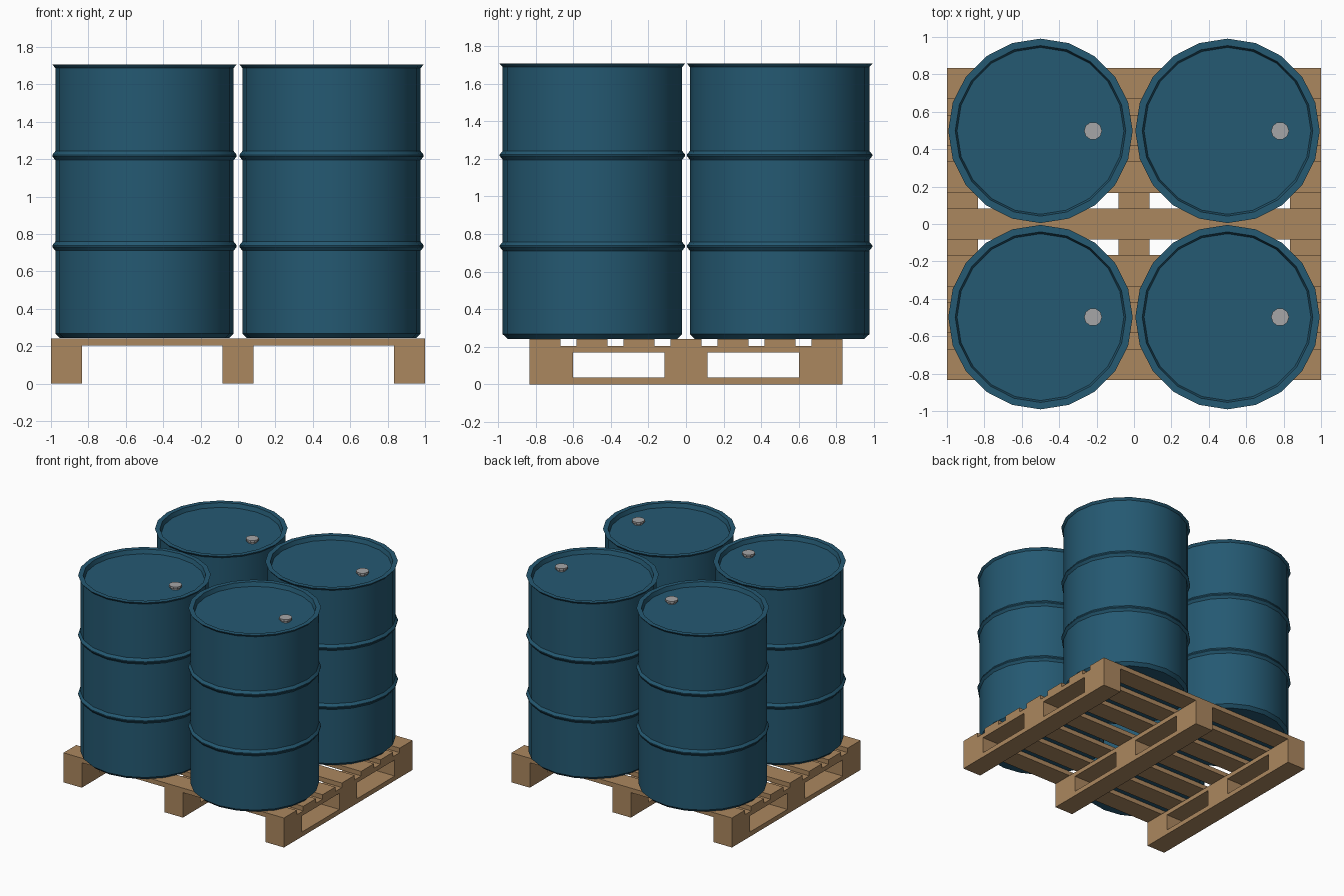
import bpy, bmesh, math

cube = bpy.data.objects.get("Cube")
if cube:
    bpy.data.objects.remove(cube, do_unlink=True)


def material(name, r, g, b):
    m = bpy.data.materials.new(name)
    m.use_nodes = True
    m.diffuse_color = (r, g, b, 1)
    m.node_tree.nodes["Principled BSDF"].inputs["Base Color"].default_value = (r, g, b, 1)
    return m


BLUE = material("drum blue", 0.018, 0.100, 0.168)
WOOD = material("pallet wood", 0.410, 0.243, 0.114)
STEEL = material("cap grey", 0.38, 0.38, 0.39)


def add_object(name, bm, mat):
    bmesh.ops.recalc_face_normals(bm, faces=bm.faces)
    mesh = bpy.data.meshes.new(name)
    bm.to_mesh(mesh)
    bm.free()
    mesh.materials.append(mat)
    obj = bpy.data.objects.new(name, mesh)
    bpy.context.collection.objects.link(obj)
    return obj


def box(name, x, y, z):
    """Box from (low, high) ranges on each axis."""
    bm = bmesh.new()
    bmesh.ops.create_cube(bm, size=1)
    for v in bm.verts:
        v.co = [(a + b) / 2 + c * (b - a) for (a, b), c in zip((x, y, z), v.co)]
    return add_object(name, bm, WOOD)


def lathe(name, profile, sides, mat):
    """Closed solid of revolution from (radius, height) points, bottom to top."""
    bm = bmesh.new()
    rings = []
    for r, z in profile:
        rings.append([bm.verts.new((r * math.cos(math.tau * i / sides),
                                    r * math.sin(math.tau * i / sides), z))
                      for i in range(sides)])
    for low, high in zip(rings, rings[1:]):
        for i in range(sides):
            j = (i + 1) % sides
            bm.faces.new((low[i], low[j], high[j], high[i]))
    bm.faces.new(rings[0][::-1])
    bm.faces.new(rings[-1])
    return add_object(name, bm, mat)


# Pallet: three runners, each a bottom board, three blocks and a top board
HALF_X, HALF_Y = 1.0, 0.833
for side, cx in (("right", -0.917), ("middle", 0), ("left", 0.917)):
    xs = (cx - 0.083, cx + 0.083)
    box(f"{side}_bottom_board", xs, (-HALF_Y, HALF_Y), (0, 0.038))
    box(f"{side}_top_board", xs, (-HALF_Y, HALF_Y), (0.17, 0.205))
    for place, ys in (("front", (-HALF_Y, -0.602)), ("centre", (-0.115, 0.115)),
                      ("back", (0.602, HALF_Y))):
        box(f"{side}_{place}_block", xs, ys, (0.038, 0.17))

# Deck slats
for i in range(7):
    cy = (i - 3) * 0.25
    box(f"deck_slat_{i + 1}", (-HALF_X, HALF_X), (cy - 0.083, cy + 0.083), (0.205, 0.242))

# Drum profile: chamfered foot, two rolling hoops, flared rim, sunken lid
BODY, HOOP, LID = 0.477, 0.493, 1.672
drum_profile = [(0.452, 0.243), (BODY, 0.267)]
for z in (0.735, 1.219):
    drum_profile += [(BODY, z - 0.024), (HOOP, z - 0.004), (HOOP, z + 0.004), (BODY, z + 0.024)]
drum_profile += [(BODY, 1.688), (HOOP, 1.706), (0.456, 1.706), (0.446, LID)]
cap_profile = [(0.036, LID - 0.002), (0.036, 1.684), (0.048, 1.686), (0.048, 1.703)]

for depth, cy in (("front", -0.498), ("back", 0.498)):
    for side, cx in (("right", -0.5), ("left", 0.5)):
        drum = lathe(f"{depth}_{side}_drum", drum_profile, 20, BLUE)
        drum.location = (cx, cy, 0)
        bpy.ops.object.select_all(action="DESELECT")
        drum.select_set(True)
        bpy.context.view_layer.objects.active = drum
        bpy.ops.object.shade_smooth_by_angle(angle=math.radians(25))
        cap = lathe(f"{depth}_{side}_drum_cap", cap_profile, 10, STEEL)
        cap.location = (cx + 0.281, cy, 0)
